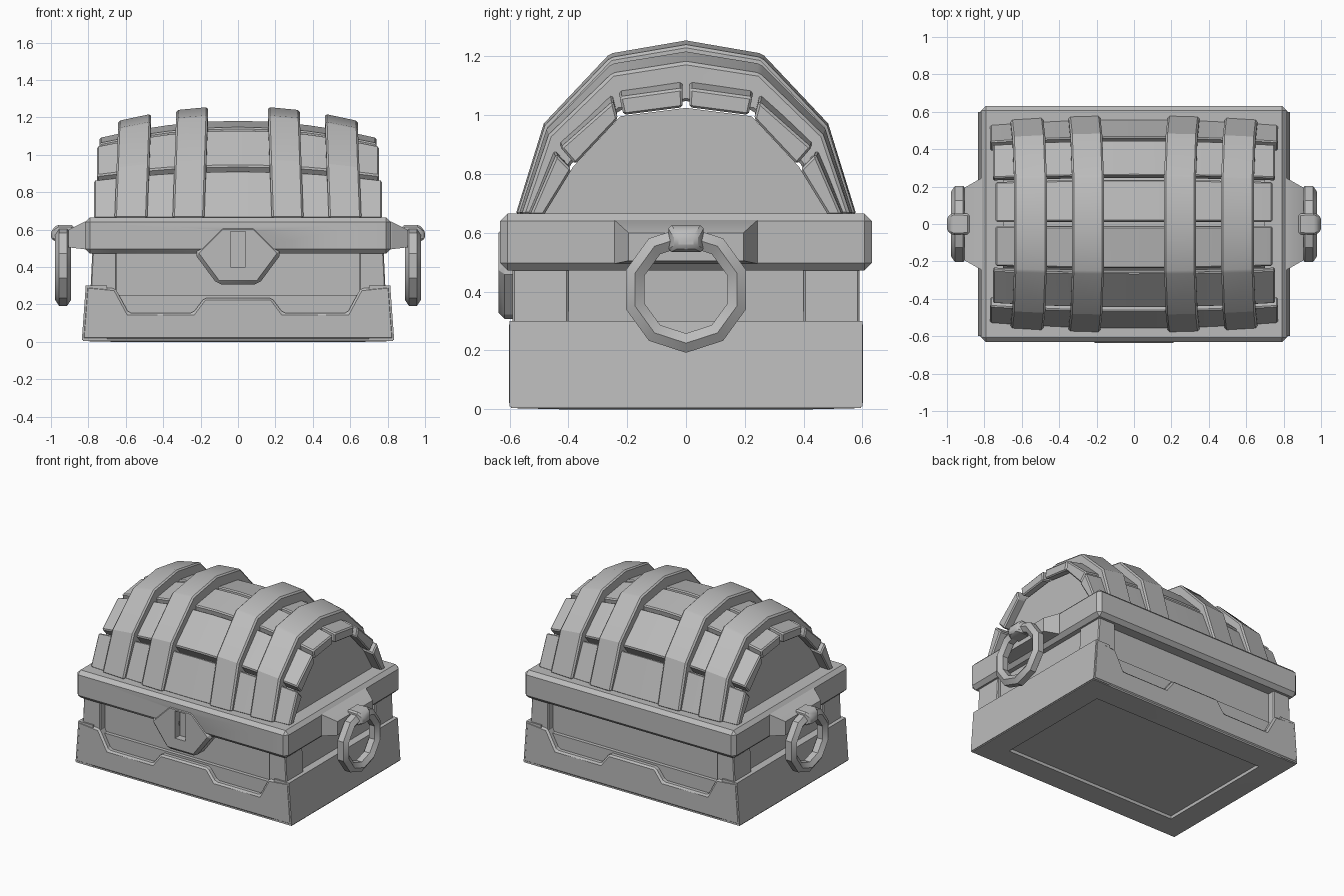
import bpy, bmesh, math
from mathutils import Vector

if "Cube" in bpy.data.objects:
    bpy.data.objects.remove(bpy.data.objects["Cube"], do_unlink=True)

GREY = (0.5, 0.5, 0.5, 1)
mat = bpy.data.materials.new("plain_grey")
mat.use_nodes = True
mat.diffuse_color = GREY
mat.node_tree.nodes["Principled BSDF"].inputs["Base Color"].default_value = GREY


def finish(name, bm, bevel=0.0):
    """Turn a bmesh into a shaded, optionally bevelled object."""
    bmesh.ops.recalc_face_normals(bm, faces=bm.faces)
    if bevel:
        sharp = [e for e in bm.edges if e.calc_face_angle(0) > 0.6]
        bmesh.ops.bevel(bm, geom=sharp, offset=bevel, segments=1, affect='EDGES')
    me = bpy.data.meshes.new(name)
    bm.to_mesh(me)
    bm.free()
    me.materials.append(mat)
    ob = bpy.data.objects.new(name, me)
    bpy.context.collection.objects.link(ob)
    bpy.ops.object.select_all(action='DESELECT')
    ob.select_set(True)
    bpy.context.view_layer.objects.active = ob
    bpy.ops.object.shade_smooth_by_angle(angle=math.radians(25))
    return ob


def loft(name, rings, bevel=0.0, closed=False):
    """Skin a list of equal rings of points; cap both ends unless closed."""
    bm = bmesh.new()
    rows = [[bm.verts.new(p) for p in r] for r in rings]
    n = len(rows[0])
    pairs = list(zip(rows, rows[1:])) + ([(rows[-1], rows[0])] if closed else [])
    for a, b in pairs:
        for i in range(n):
            j = (i + 1) % n
            bm.faces.new((a[i], a[j], b[j], b[i]))
    if not closed:
        bm.faces.new(rows[0])
        bm.faces.new(rows[-1])
    return finish(name, bm, bevel)


def box(name, x, y, z, bevel=0.0):
    """Box from ranges along each axis."""
    ring = lambda h: [(x[0], y[0], h), (x[1], y[0], h), (x[1], y[1], h), (x[0], y[1], h)]
    return loft(name, [ring(z[0]), ring(z[1])], bevel)


def prism_y(name, pts, y0, y1, bevel=0.0):
    """Extrude an x-z outline along y."""
    return loft(name, [[(x, y, z) for x, z in pts] for y in (y0, y1)], bevel)


def mirrored(half):
    """Complete a half outline that starts on the centre line."""
    return [(-a, b) for a, b in reversed(half[1:])] + half


# Floor slab with a shallow recess underneath
bm = bmesh.new()
bmesh.ops.create_cube(bm, size=1)
for v in bm.verts:
    v.co = (v.co.x * 1.66, v.co.y * 1.19, 0.07 if v.co.z > 0 else 0.004)
bottom = min(bm.faces, key=lambda f: f.calc_center_median().z)
bmesh.ops.inset_region(bm, faces=[bottom], thickness=0.235)
for v in bottom.verts:
    v.co.z = 0.0
bmesh.ops.inset_region(bm, faces=[bottom], thickness=0.003)
for v in bottom.verts:
    v.co.z = 0.02
finish("floor_slab", bm)

# Body panels, corner posts and lower trim
box("body", (-0.76, 0.76), (-0.54, 0.54), (0.03, 0.5))
box("lower_ledge", (-0.77, 0.77), (-0.565, 0.565), (0.03, 0.25))
trim = mirrored([(0, 0.235), (0.18, 0.235), (0.24, 0.155), (0.585, 0.155),
                 (0.655, 0.285), (0.813, 0.3), (0.835, 0.01)])
for s, side in ((-1, "front"), (1, "back")):
    prism_y(side + "_trim", trim, s * 0.602, s * 0.53, 0.012)
for s, side in ((1, "left"), (-1, "right")):
    prism_y(side + "_trim", [(s * 0.7, 0.01), (s * 0.835, 0.01),
                             (s * 0.814, 0.3), (s * 0.7, 0.3)], -0.6, 0.6)
    for t, end in ((-1, "front"), (1, "back")):
        ring = lambda x, z: [(s * 0.65, t * 0.4, z), (s * x, t * 0.4, z),
                             (s * x, t * 0.59, z), (s * 0.65, t * 0.59, z)]
        loft(f"{end}_{side}_post", [ring(0.79, 0.25), ring(0.778, 0.5)], 0.006)

# Rim and lock plate, both cut by the keyhole
rim = box("rim", (-0.817, 0.817), (-0.632, 0.632), (0.472, 0.665), 0.025)
lock = prism_y("lock_plate", [(-0.235, 0.475), (-0.11, 0.307), (0.11, 0.307),
                              (0.235, 0.475), (0.09, 0.62), (-0.09, 0.62)],
               -0.637, -0.53, 0.02)
cutter = box("keyhole_cutter", (-0.04, 0.04), (-0.8, -0.585), (0.4, 0.59))
cutter.hide_render = True
for ob in (rim, lock):
    mod = ob.modifiers.new("keyhole", 'BOOLEAN')
    mod.operation = 'DIFFERENCE'
    mod.object = cutter
    bpy.context.view_layer.objects.active = ob
    bpy.ops.object.modifier_apply(modifier=mod.name)
bpy.data.objects.remove(cutter, do_unlink=True)

# Barrel lid: (y, height) profiles at mid length, shrinking toward the ends
LID_Z = 0.66
OUTER = mirrored([(0, 0.525), (0.25, 0.485), (0.46, 0.27), (0.56, 0)])
INNER = mirrored([(0, 0.445), (0.235, 0.41), (0.405, 0.2), (0.51, 0)])
BAND = mirrored([(0, 0.6), (0.26, 0.555), (0.485, 0.315), (0.582, 0)])


def lid_point(x, p):
    k = (x / 0.75) ** 2
    return (x, p[0] * (1 - 0.05 * k), LID_Z + p[1] * (1 - 0.18 * k))


def mix(a, b, t):
    return Vector(a).lerp(Vector(b), t)


loft("lid_core", [[(x,) + lid_point(0.75, p)[1:] for p in INNER] for x in (-0.7, 0.7)])

# Six bowed planks
for i in range(6):
    end = (0.77, 0.755, 0.74)[min(i, 5 - i)]
    a, b = (0.0 if i == 0 else 0.05), (1.0 if i == 5 else 0.95)
    section = [mix(OUTER[i], OUTER[i + 1], a), mix(OUTER[i], OUTER[i + 1], b),
               mix(INNER[i], INNER[i + 1], b), mix(INNER[i], INNER[i + 1], a)]
    loft(f"lid_plank_{i + 1}",
         [[lid_point(end * k / 4, p) for p in section] for k in range(-4, 5)], 0.008)

# Four bands over the lid
for s, side in ((1, "left"), (-1, "right")):
    for x0, x1, name in ((0.16, 0.345, "inner"), (0.465, 0.655, "outer")):
        rings = []
        for o, n in zip(BAND, INNER):
            lean = 0.02 * (1 - o[1] / 0.6)
            p, q = s * (x0 + lean), s * (x1 - 0.015 + lean)
            rings.append([lid_point(p, o), lid_point(q, o),
                          lid_point(q, n), lid_point(p, n)])
        loft(f"{side}_{name}_band", rings, 0.01)

# Ring handles on tapered brackets
for s, side in ((1, "left"), (-1, "right")):
    def ring_yz(x, hy, z0, z1):
        return [(s * x, -hy, z0), (s * x, hy, z0), (s * x, hy, z1), (s * x, -hy, z1)]
    loft(side + "_bracket", [ring_yz(0.79, 0.245, 0.495, 0.645),
                             ring_yz(0.82, 0.243, 0.495, 0.643),
                             ring_yz(0.905, 0.195, 0.505, 0.6)])
    loft(side + "_hook", [ring_yz(0.88, 0.055, 0.535, 0.625),
                          ring_yz(0.97, 0.06, 0.535, 0.625),
                          ring_yz(1.0, 0.035, 0.55, 0.59)], 0.01)
    rings = []
    for k in range(10):
        a = math.tau * k / 10 + math.pi / 2
        rings.append([(s * (0.935 + 0.043 * math.cos(b)),
                       (0.182 + 0.038 * math.sin(b)) * math.cos(a),
                       0.407 + (0.182 + 0.038 * math.sin(b)) * math.sin(a))
                      for b in (math.tau * j / 6 for j in range(6))])
    loft(side + "_ring_handle", rings, closed=True)
